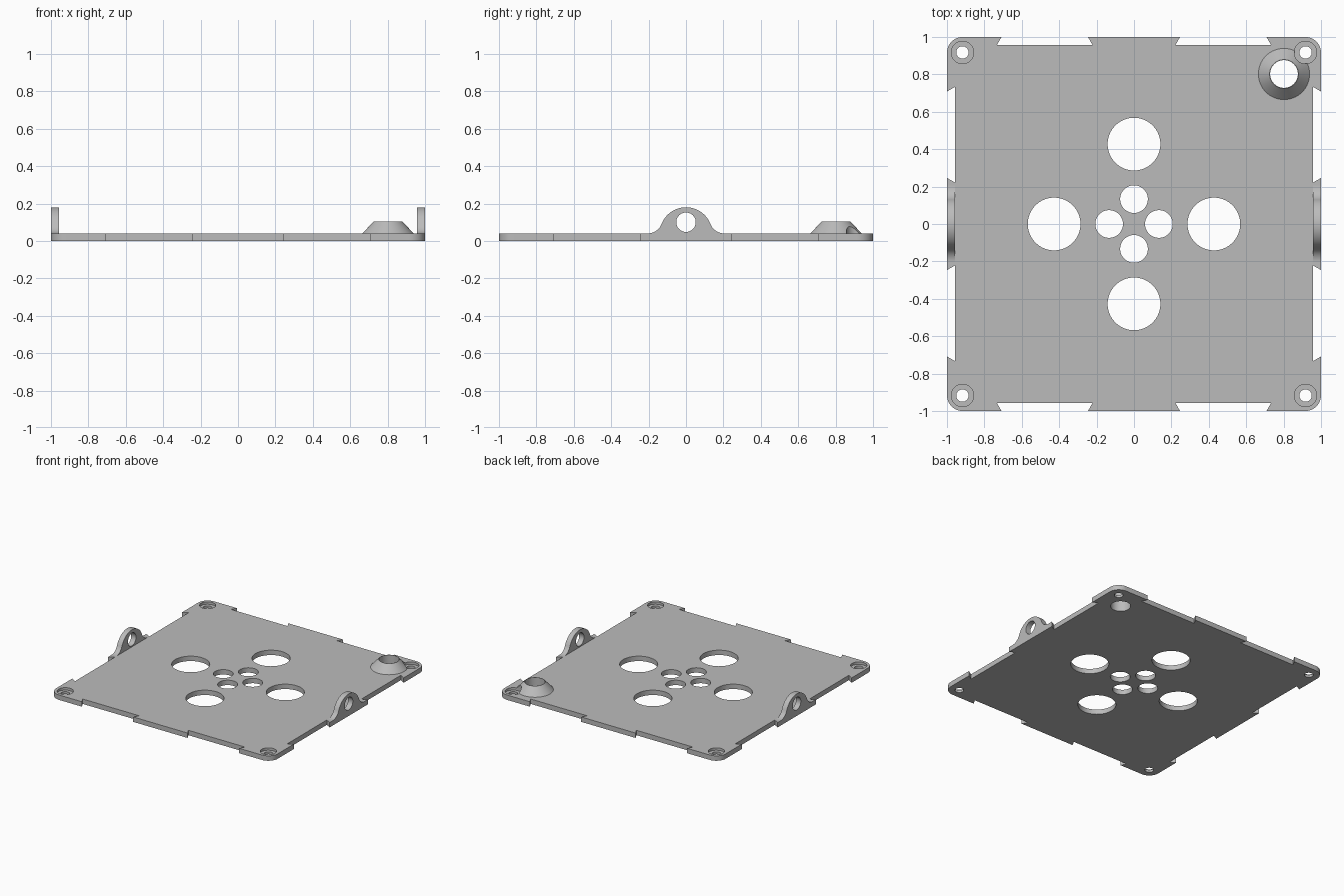
import bpy, bmesh
from math import sin, cos, pi, atan2, sqrt, radians
from mathutils import Matrix

T = 0.04          # plate thickness
CORNER = 0.917    # corner screw position
COLLAR = 0.802    # collar position

cube = bpy.data.objects.get("Cube")
if cube:
    bpy.data.objects.remove(cube, do_unlink=True)

grey = bpy.data.materials.new("grey")
grey.use_nodes = True
colour = (0.5, 0.5, 0.5, 1)
grey.diffuse_color = colour
grey.node_tree.nodes["Principled BSDF"].inputs["Base Color"].default_value = colour


def arc(cx, cy, r, a0, a1, n):
    return [(cx + r * cos(a0 + (a1 - a0) * i / n),
             cy + r * sin(a0 + (a1 - a0) * i / n)) for i in range(n + 1)]


def make_object(name, bm):
    bmesh.ops.recalc_face_normals(bm, faces=bm.faces)
    mesh = bpy.data.meshes.new(name)
    bm.to_mesh(mesh)
    bm.free()
    mesh.materials.append(grey)
    obj = bpy.data.objects.new(name, mesh)
    bpy.context.collection.objects.link(obj)
    return obj


def prism(name, points, depth):
    """Extrude a flat outline upwards."""
    bm = bmesh.new()
    face = bm.faces.new([bm.verts.new((x, y, 0)) for x, y in points])
    top = bmesh.ops.extrude_face_region(bm, geom=[face])["geom"]
    bmesh.ops.translate(bm, vec=(0, 0, depth),
                        verts=[v for v in top if isinstance(v, bmesh.types.BMVert)])
    return make_object(name, bm)


def add_cone(bm, x, y, r1, r2, z0, z1, n=64):
    bmesh.ops.create_cone(bm, cap_ends=True, segments=n, radius1=r1, radius2=r2,
                          depth=z1 - z0, matrix=Matrix.Translation((x, y, (z0 + z1) / 2)))


def cut(obj, holes):
    """Drill upright round holes given as (x, y, radius, z0, z1)."""
    for x, y, r, z0, z1 in holes:
        bm = bmesh.new()
        add_cone(bm, x, y, r, r, z0, z1)
        cutter = make_object("hole_cutter", bm)
        cutter.hide_render = True
        mod = obj.modifiers.new("hole", "BOOLEAN")
        mod.operation, mod.solver, mod.object = "DIFFERENCE", "EXACT", cutter
        bpy.context.view_layer.objects.active = obj
        bpy.ops.object.modifier_apply(modifier=mod.name)
        bpy.data.objects.remove(cutter, do_unlink=True)


def smooth(obj):
    bpy.ops.object.select_all(action="DESELECT")
    obj.select_set(True)
    bpy.context.view_layer.objects.active = obj
    bpy.ops.object.shade_smooth_by_angle(angle=radians(30))


# Base plate: one side with two dovetail notches and a rounded corner, turned four times
R = 0.085
side = [(-0.708, -1), (-0.733, -0.957), (-0.222, -0.957), (-0.246, -1)]
side += [(-x, y) for x, y in reversed(side)]
side += arc(1 - R, R - 1, R, -pi / 2, 0, 12)
outline = []
for k in range(4):
    c, s = round(cos(k * pi / 2)), round(sin(k * pi / 2))
    outline += [(c * x - s * y, s * x + c * y) for x, y in side]
plate = prism("base_plate", outline, T)

# Round openings, counterbored corner screws and the collar bore
bores = [(sx * CORNER, sy * CORNER, 0.06, T / 2, 0.3) for sx in (-1, 1) for sy in (-1, 1)]
screws = [(x, y, 0.033, -0.1, 0.3) for x, y, *_ in bores]
collar_bore = (COLLAR, COLLAR, 0.074, -0.1, 0.3)
openings = [(dx * d, dy * d, r, -0.1, 0.3)
            for d, r in ((0.427, 0.141), (0.133, 0.074))
            for dx, dy in ((1, 0), (-1, 0), (0, 1), (0, -1))]
cut(plate, bores + screws + openings + [collar_bore])
smooth(plate)

# Conical collar, clipped by the nearby screw recess
bm = bmesh.new()
add_cone(bm, COLLAR, COLLAR, 0.137, 0.077, T, 0.104)
collar = make_object("cable_collar", bm)
cut(collar, [collar_bore, bores[-1]])
smooth(collar)

# Upright lugs: round top with concave fillets down to the plate
big, fil = 0.14, 0.08
reach = sqrt((big + fil) ** 2 - fil ** 2)
tilt = atan2(fil, reach)
half = arc(reach, T + fil, fil, -pi / 2, -pi - (-tilt), 12)
profile = half + arc(0, T, big, tilt, pi - tilt, 32)[1:-1]
profile += [(-y, z) for y, z in reversed(half)]
for name, x in (("left_lug", 0.957), ("right_lug", -1)):
    lug = prism(name, profile, 0.043)
    cut(lug, [(0, 0.1, 0.052, -0.1, 0.2)])
    # local x, y, z become world y, z, x
    lug.data.transform(Matrix(((0, 0, 1, x), (1, 0, 0, 0), (0, 1, 0, 0), (0, 0, 0, 1))))
    smooth(lug)
